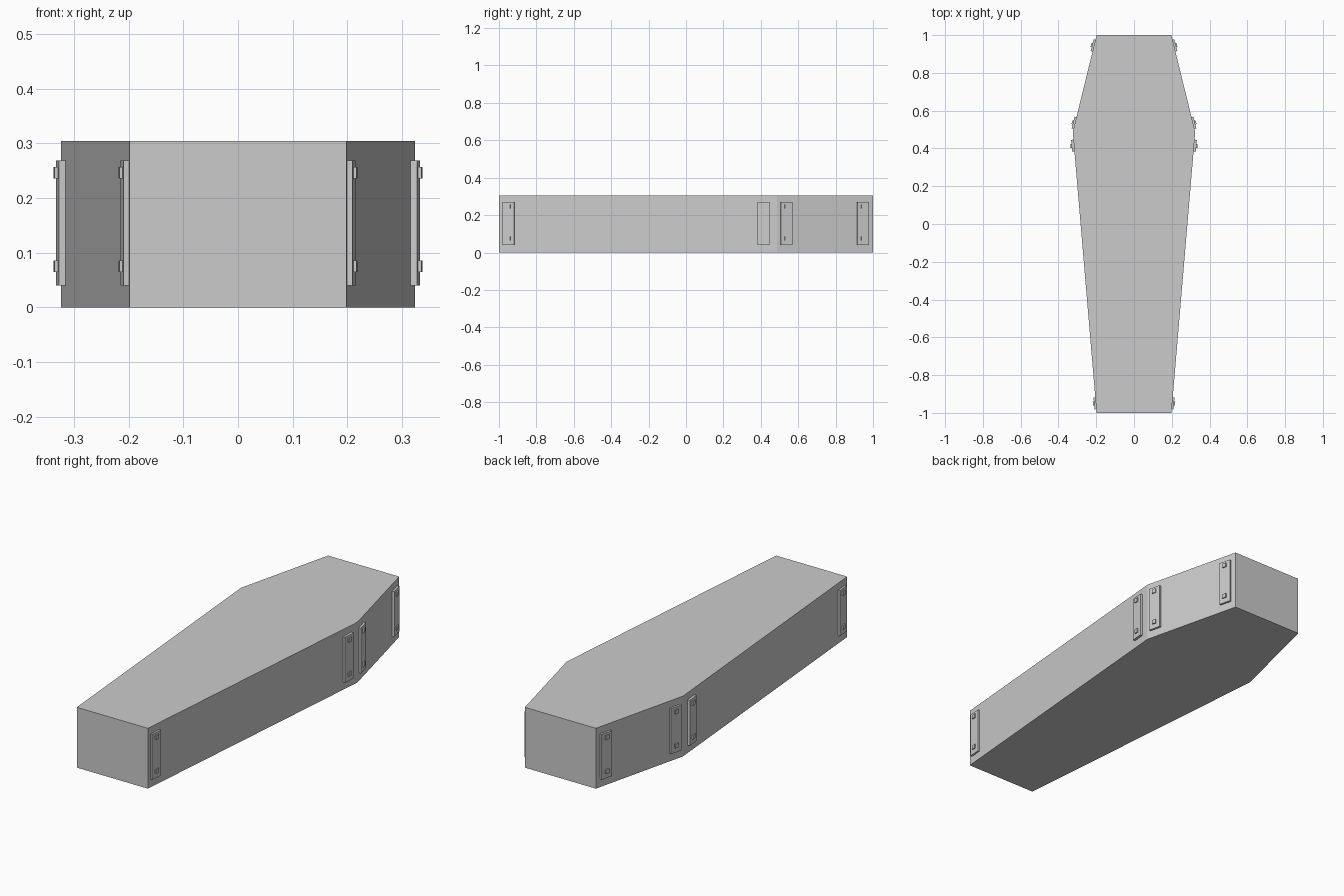
import bpy, bmesh
from mathutils import Vector, Matrix

if "Cube" in bpy.data.objects:
    bpy.data.objects.remove(bpy.data.objects["Cube"])

HEIGHT = 0.304
FOOT, WAIST, HEAD = Vector((0.198, -1)), Vector((0.324, 0.487)), Vector((0.198, 1))


def new_object(name, bm):
    bmesh.ops.recalc_face_normals(bm, faces=bm.faces)
    mesh = bpy.data.meshes.new(name)
    bm.to_mesh(mesh)
    bm.free()
    obj = bpy.data.objects.new(name, mesh)
    bpy.context.collection.objects.link(obj)
    return obj


def wall_box(name, a, b, y, out, width, z0, z1):
    """Box lying on the wall a-b, centred at y, its outer face `out` off the wall."""
    along = (b - a).normalized()
    normal = Vector((along.y, -along.x))
    inset = 0.004
    p = a.lerp(b, (y - a.y) / (b.y - a.y)) + normal * (out - inset) / 2
    frame = Matrix(((normal.x, along.x, 0, p.x),
                    (normal.y, along.y, 0, p.y),
                    (0, 0, 1, (z0 + z1) / 2),
                    (0, 0, 0, 1)))
    bm = bmesh.new()
    bmesh.ops.create_cube(bm, size=1,
                          matrix=frame @ Matrix.Diagonal((out + inset, width, z1 - z0, 1)))
    obj = new_object(name, bm)
    obj.modifiers.new("mirror", 'MIRROR')


# Six-sided coffin body
right = [FOOT, WAIST, HEAD]
outline = right + [Vector((-p.x, p.y)) for p in reversed(right)]
bm = bmesh.new()
base = bm.faces.new([bm.verts.new((p.x, p.y, 0)) for p in outline])
top = bmesh.ops.extrude_face_region(bm, geom=[base], use_keep_orig=True)
bmesh.ops.translate(bm, vec=(0, 0, HEIGHT),
                    verts=[v for v in top["geom"] if isinstance(v, bmesh.types.BMVert)])
new_object("coffin_body", bm)

# Metal straps with two square bolts each, mirrored to the left side
straps = [("foot", FOOT, WAIST, -0.949, 0.0095),
          ("lower_waist", FOOT, WAIST, 0.415, 0.0125),
          ("upper_waist", WAIST, HEAD, 0.535, 0.0105),
          ("head", WAIST, HEAD, 0.944, 0.0105)]
for label, a, b, y, thick in straps:
    wall_box(label + "_strap", a, b, y, thick, 0.063, 0.040, 0.269)
    for side, z in (("lower", 0.075), ("upper", 0.246)):
        wall_box(f"{label}_{side}_bolt", a, b, y, thick + 0.006, 0.021, z - 0.0105, z + 0.0105)
